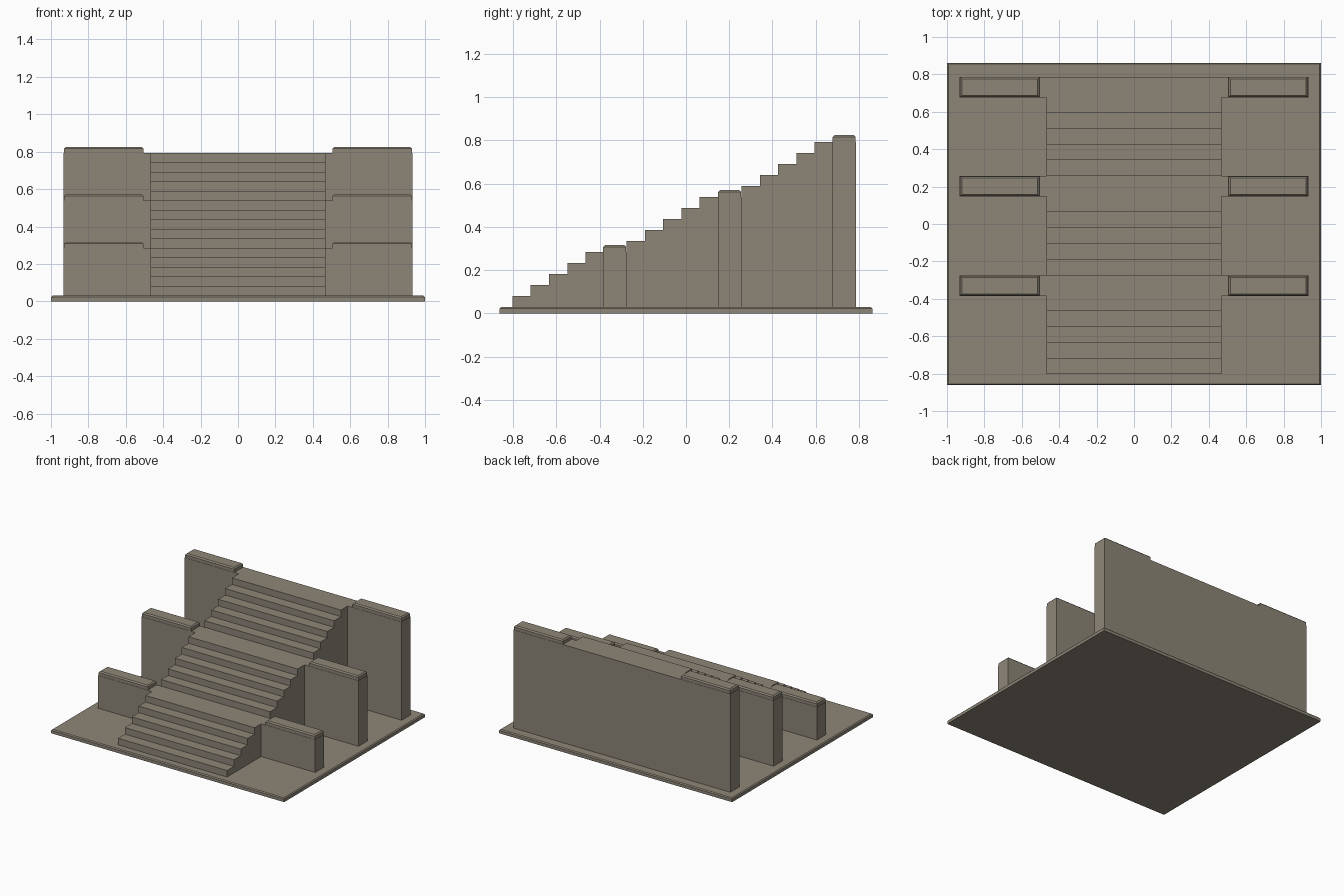
import bpy, bmesh

if "Cube" in bpy.data.objects:
    bpy.data.objects.remove(bpy.data.objects["Cube"])

stone = bpy.data.materials.new("warm grey stone")
stone.diffuse_color = (0.27, 0.24, 0.187, 1)
stone.use_nodes = True
stone.node_tree.nodes["Principled BSDF"].inputs["Base Color"].default_value = stone.diffuse_color

BASE_Z = 0.03
RISE = 0.0508
TREAD = 0.0845
STAIR_X = 0.468
BACK_Y = 0.787
FLIGHT_STARTS = (-0.803, -0.275, 0.257)


def finish(bm, name):
    bmesh.ops.recalc_face_normals(bm, faces=bm.faces)
    mesh = bpy.data.meshes.new(name)
    bm.to_mesh(mesh)
    bm.free()
    mesh.materials.append(stone)
    obj = bpy.data.objects.new(name, mesh)
    bpy.context.collection.objects.link(obj)
    return obj


def box(name, x, y, z, chamfer=0):
    """Box from (min, max) pairs, with optional chamfer round the top."""
    bm = bmesh.new()
    bmesh.ops.create_cube(bm, size=1)
    for v in bm.verts:
        v.co = [r[0] if c < 0 else r[1] for c, r in zip(v.co, (x, y, z))]
    if chamfer:
        top = [e for e in bm.edges if all(v.co.z > z[1] - 1e-5 for v in e.verts)]
        bmesh.ops.bevel(bm, geom=top, offset=chamfer, segments=1,
                        affect='EDGES', profile=0.5)
    return finish(bm, name)


# Ground slab
box("base_slab", (-1, 1), (-0.862, 0.862), (0, BASE_Z), 0.007)

# Three flights of five steps, as one extruded side profile
profile = [(FLIGHT_STARTS[0], BASE_Z)]
z = BASE_Z
for start in FLIGHT_STARTS:
    for i in range(5):
        y = start + i * TREAD
        if z > BASE_Z:
            profile.append((y, z))
        z += RISE
        profile.append((y, z))
profile += [(BACK_Y, z), (BACK_Y, BASE_Z)]

bm = bmesh.new()
side = bm.faces.new([bm.verts.new((-STAIR_X, py, pz)) for py, pz in profile])
out = bmesh.ops.extrude_face_region(bm, geom=[side])
moved = [g for g in out["geom"] if isinstance(g, bmesh.types.BMVert)]
bmesh.ops.translate(bm, verts=moved, vec=(2 * STAIR_X, 0, 0))
finish(bm, "stairs")

# Side walls at each landing, with chamfered coping stones
for n, back in enumerate((-0.275, 0.257, BACK_Y), 1):
    landing = BASE_Z + 5 * n * RISE
    front = back - 0.11
    for s, label in ((-1, "left"), (1, "right")):
        wall_x = sorted((s * STAIR_X, s * 0.932))
        cap_x = sorted((s * 0.506, s * 0.929))
        box(f"wall_{label}_{n}", wall_x, (front, back), (BASE_Z, landing))
        box(f"coping_{label}_{n}", cap_x, (front + 0.002, back - 0.002),
            (landing, landing + 0.033), 0.009)
